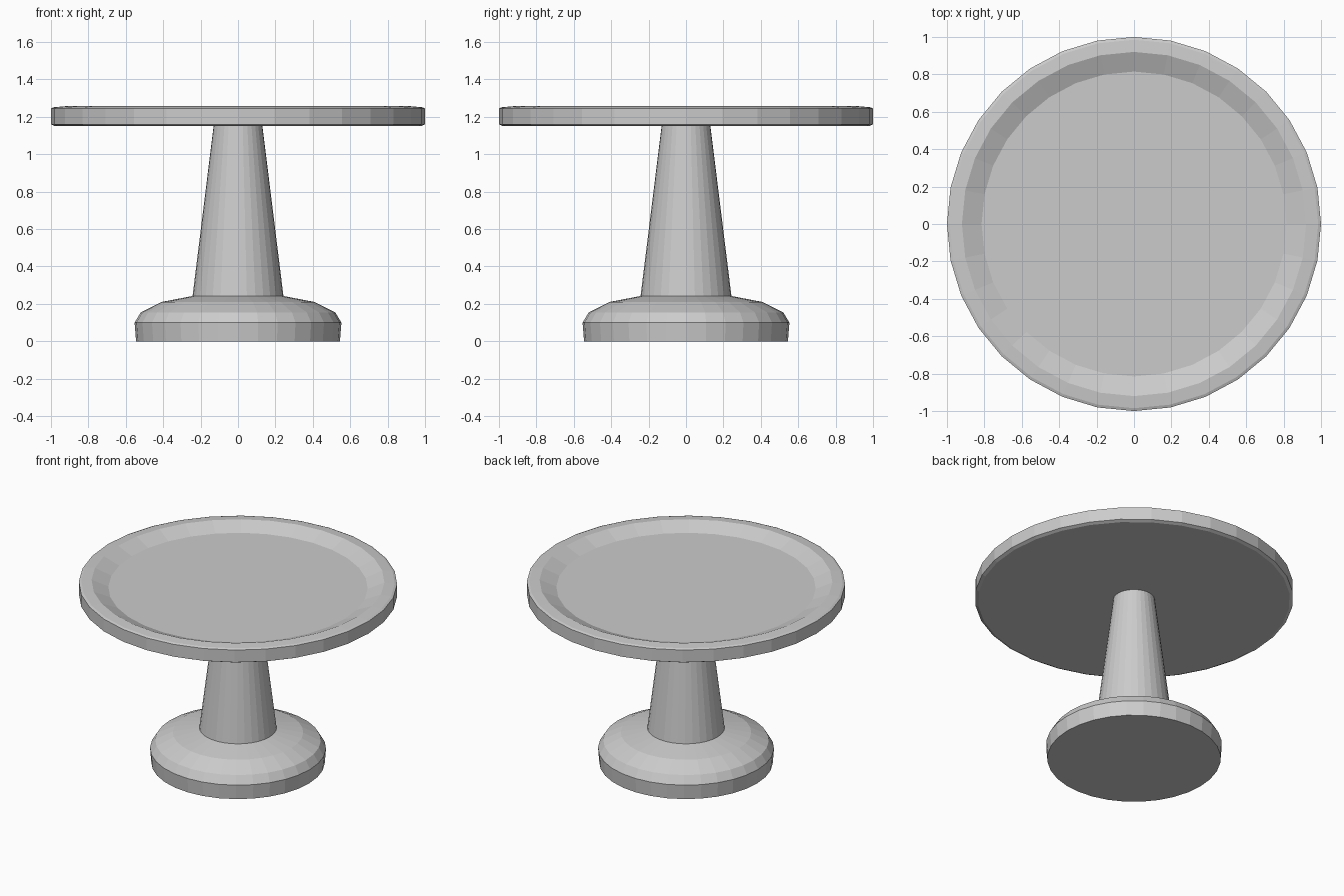
import bpy, bmesh, math

if "Cube" in bpy.data.objects:
    bpy.data.objects.remove(bpy.data.objects["Cube"])

SIDES = 32
mat = bpy.data.materials.new("light grey")
mat.diffuse_color = (0.6, 0.6, 0.6, 1)
mat.use_nodes = True
mat.node_tree.nodes["Principled BSDF"].inputs["Base Color"].default_value = mat.diffuse_color


def lathe(name, profile):
    """Revolve (radius, height) points around z and cap both ends."""
    bm = bmesh.new()
    rings = [[bm.verts.new((r * math.cos(2 * math.pi * i / SIDES),
                            r * math.sin(2 * math.pi * i / SIDES), z))
              for i in range(SIDES)] for r, z in profile]
    for low, high in zip(rings, rings[1:]):
        for i in range(SIDES):
            j = (i + 1) % SIDES
            bm.faces.new((low[i], low[j], high[j], high[i]))
    bm.faces.new(rings[0][::-1])
    bm.faces.new(rings[-1])
    mesh = bpy.data.meshes.new(name)
    bm.to_mesh(mesh)
    bm.free()
    mesh.materials.append(mat)
    obj = bpy.data.objects.new(name, mesh)
    bpy.context.collection.objects.link(obj)
    return obj


# Pedestal: rounded foot and tapered column in one turned piece
lathe("pedestal", [(0.545, 0), (0.553, 0.1), (0.52, 0.155), (0.41, 0.21),
                   (0.243, 0.242), (0.13, 1.155)])

# Round plate with a raised rim and a shallow dished top
lathe("plate", [(0.98, 1.15), (1.0, 1.16), (1.0, 1.245), (0.985, 1.251),
                (0.92, 1.257), (0.815, 1.212)])
